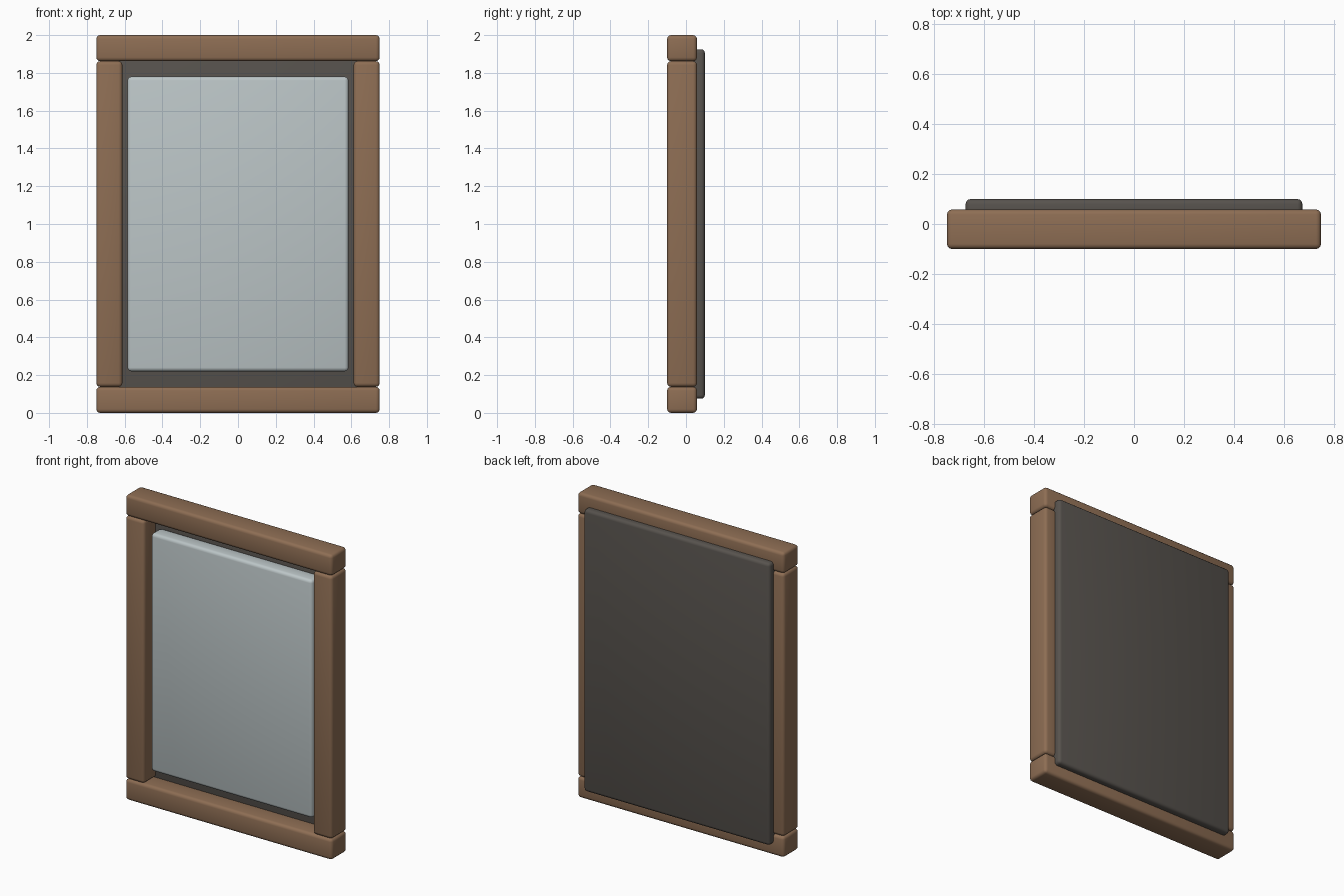
import bpy

if "Cube" in bpy.data.objects:
    bpy.data.objects.remove(bpy.data.objects["Cube"])


def material(name, rgb):
    m = bpy.data.materials.new(name)
    m.diffuse_color = (*rgb, 1)
    m.use_nodes = True
    m.node_tree.nodes["Principled BSDF"].inputs["Base Color"].default_value = m.diffuse_color
    return m


wood = material("warm wood", (0.27, 0.155, 0.088))
dark = material("dark backing", (0.095, 0.085, 0.075))
silver = material("pale glass", (0.50, 0.56, 0.57))


def block(name, lo, hi, mat, radius):
    """Rounded box between two opposite corners."""
    centre = [(a + b) / 2 for a, b in zip(lo, hi)]
    bpy.ops.mesh.primitive_cube_add(size=1, location=centre)
    ob = bpy.context.object
    ob.name = name
    ob.scale = [b - a for a, b in zip(lo, hi)]
    bpy.ops.object.transform_apply(location=False, rotation=False, scale=True)
    bevel = ob.modifiers.new("rounded edges", "BEVEL")
    bevel.width = radius
    bevel.segments = 3
    bpy.ops.object.modifier_apply(modifier=bevel.name)
    bpy.ops.object.shade_smooth_by_angle()
    ob.data.materials.append(mat)
    return ob


W, H, BAR = 0.75, 2.0, 0.138      # half width, height, bar width
FRONT, BACK = -0.10, 0.058        # frame depth

# Horizontal rails
for name, z in (("bottom_rail", 0), ("top_rail", H - BAR)):
    block(name, (-W, FRONT, z), (W, BACK, z + BAR), wood, 0.02)

# Upright stiles between the rails
for name, x in (("left_stile", -W), ("right_stile", W - BAR)):
    block(name, (x, FRONT, BAR), (x + BAR, BACK, H - BAR), wood, 0.02)

# Backing board and the raised glass pane in front of it
block("backing_board", (-0.675, 0.02, 0.075), (0.675, 0.10, 1.925), dark, 0.02)
block("glass_pane", (-0.585, -0.07, 0.22), (0.585, 0.03, 1.78), silver, 0.02)
